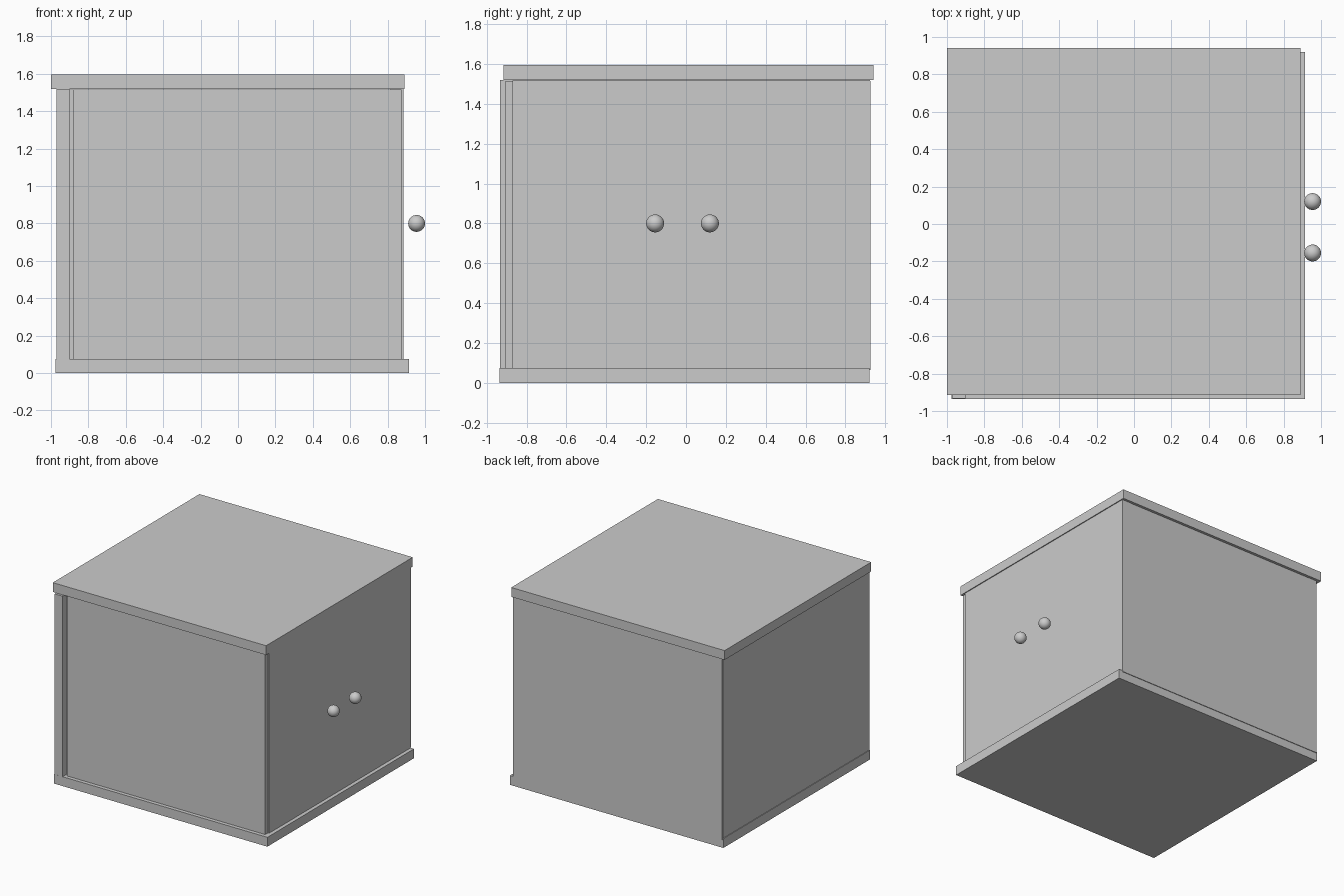
import bpy
import bmesh
from mathutils import Vector

cube = bpy.data.objects.get("Cube")
if cube:
    bpy.data.objects.remove(cube, do_unlink=True)

# One plain finish for the whole cabinet
grey = bpy.data.materials.new("plain grey")
grey.use_nodes = True
colour = (0.6, 0.6, 0.6, 1)
grey.diffuse_color = colour
grey.node_tree.nodes["Principled BSDF"].inputs["Base Color"].default_value = colour


def finish(name, bm):
    mesh = bpy.data.meshes.new(name)
    bm.to_mesh(mesh)
    bm.free()
    mesh.materials.append(grey)
    obj = bpy.data.objects.new(name, mesh)
    bpy.context.collection.objects.link(obj)
    return obj


def board(name, low, high):
    """Box between two opposite corners."""
    low, high = Vector(low), Vector(high)
    bm = bmesh.new()
    bmesh.ops.create_cube(bm, size=1)
    bmesh.ops.scale(bm, vec=high - low, verts=bm.verts)
    bmesh.ops.translate(bm, vec=(low + high) / 2, verts=bm.verts)
    return finish(name, bm)


def knob(name, y):
    """Round door knob on the +x side."""
    bm = bmesh.new()
    bmesh.ops.create_uvsphere(bm, u_segments=32, v_segments=16, radius=0.045)
    for face in bm.faces:
        face.smooth = True
    obj = finish(name, bm)
    obj.location = (0.955, y, 0.8)
    return obj


# Base and lid, slightly offset from each other
board("base_board", (-0.975, -0.935, 0), (0.915, 0.92, 0.075))
board("lid_board", (-1, -0.915, 1.52), (0.89, 0.94, 1.595))

# Four upright walls; the front one leaves a narrow gap beside the rear board
board("rear_board", (-0.97, -0.934, 0.075), (-0.9, 0.92, 1.52))
board("front_side_board", (-0.882, -0.905, 0.075), (0.875, -0.835, 1.515))
board("back_side_board", (-0.968, 0.855, 0.065), (0.88, 0.925, 1.515))
board("door_panel", (0.815, -0.87, 0.075), (0.885, 0.923, 1.518))

# Pair of knobs
knob("left_knob", 0.12)
knob("right_knob", -0.155)
